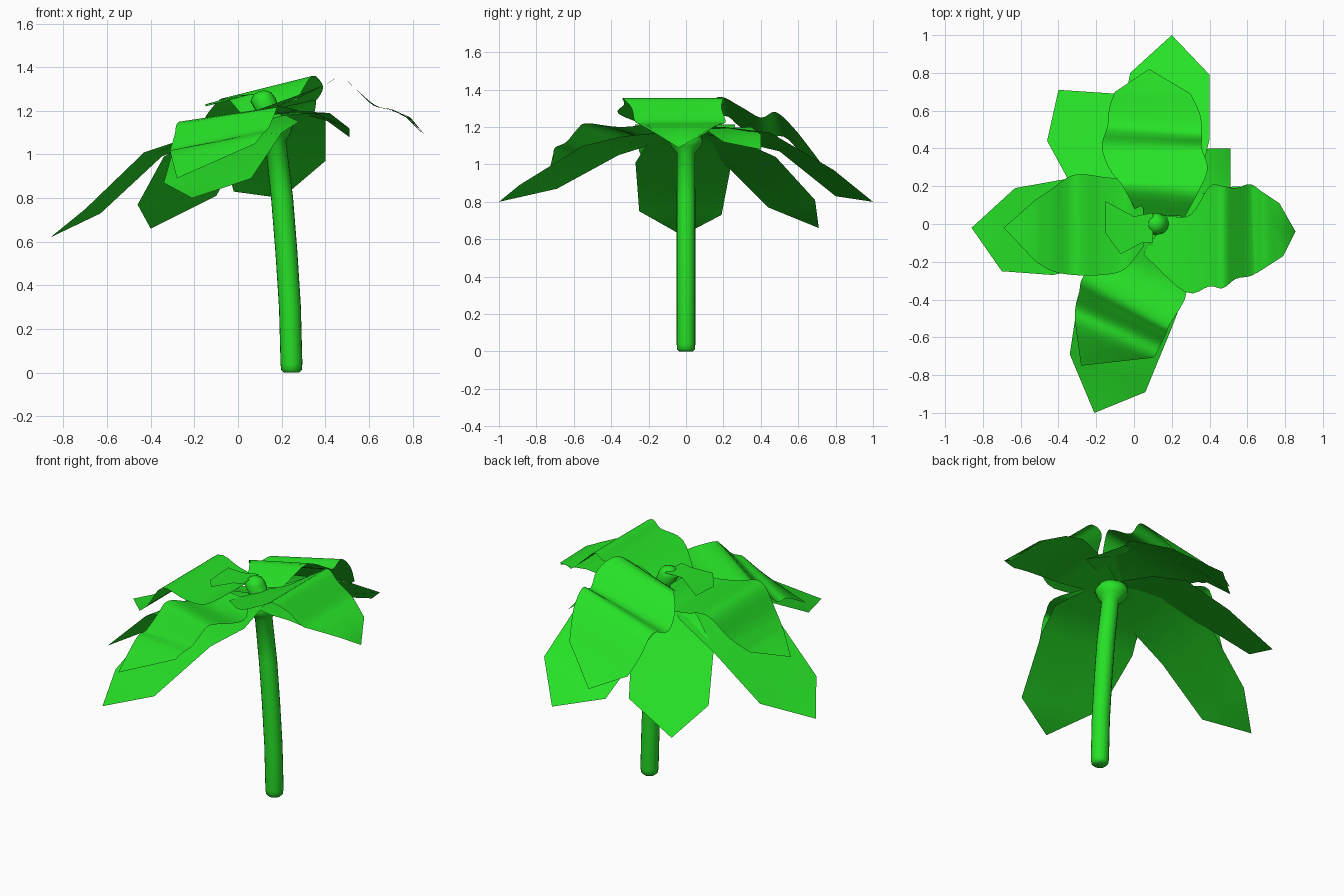
import bpy, math
from mathutils import Vector as V

green = bpy.data.materials.new("leaf_green")
green.diffuse_color = (0.02, 0.75, 0.02, 1)


def make(name, verts, faces, angle=None):
    me = bpy.data.meshes.new(name)
    me.from_pydata([tuple(v) for v in verts], [], faces)
    me.update()
    ob = bpy.data.objects.new(name, me)
    bpy.context.collection.objects.link(ob)
    me.materials.append(green)
    if angle:
        bpy.ops.object.select_all(action='DESELECT')
        ob.select_set(True)
        bpy.context.view_layer.objects.active = ob
        bpy.ops.object.shade_smooth_by_angle(angle=math.radians(angle))
    return ob


def spline(pts, steps):
    """Smooth curve through the points."""
    p = [V(q) for q in pts]
    p = [2 * p[0] - p[1]] + p + [2 * p[-1] - p[-2]]
    out = []
    for i in range(1, len(p) - 2):
        a, b, c, d = p[i - 1:i + 3]
        for k in range(steps):
            t = k / steps
            out.append(0.5 * (2 * b + (c - a) * t + (2 * a - 5 * b + 4 * c - d) * t * t
                              + (3 * b - a - 3 * c + d) * t ** 3))
    return out + [p[-2]]


def leaf(name, left, right, tip=None, steps=1):
    """Sheet between two edge lines, optionally closed by a pointed tip."""
    a, b = spline(left, steps), spline(right, steps)
    n = len(a)
    verts, faces = [], []
    for l, r in zip(a, b):
        verts += [l, (l + r) / 2, r]
    for i in range(n - 1):
        for k in (0, 1):
            j = 3 * i + k
            faces.append((j, j + 1, j + 4, j + 3))
    if tip:
        verts.append(V(tip))
        j = 3 * (n - 1)
        faces += [(j, j + 1, 3 * n), (j + 1, j + 2, 3 * n)]
    # upper side up
    v = [V(q) for q in verts]
    if (v[1] - v[0]).cross(v[4] - v[0]).z < 0:
        faces = [f[::-1] for f in faces]
    return make(name, verts, faces, 40)


# Bent stem with a flared collar and rounded top
path = [(.245, 0, .035), (.245, .012, .047), (.245, .04, .05), (.238, .3, .05), (.222, .55, .05),
        (.202, .8, .05), (.172, 1.06, .048), (.168, 1.09, .075), (.16, 1.125, .092),
        (.15, 1.16, .08), (.145, 1.18, .05), (.115, 1.25, .058), (.112, 1.28, .04), (.11, 1.292, .015)]
N = 20
verts, faces = [], []
for x, z, r in path:
    for k in range(N):
        a = 2 * math.pi * k / N
        verts.append((x + r * math.cos(a), r * math.sin(a), z + .12 * r * math.cos(a) * (z > .1)))
for i in range(len(path) - 1):
    for k in range(N):
        m = (k + 1) % N
        faces.append((i * N + k, i * N + m, (i + 1) * N + m, (i + 1) * N + k))
faces += [tuple(range(N))[::-1], tuple(range(len(verts) - N, len(verts)))]
make("stem", verts, faces, 50)

# Broad drooping lower leaves
leaf("lower_leaf_left",
     [(.1, .08, 1.17), (-.1, .2, 1.1), (-.35, .24, .99), (-.63, .19, .73)],
     [(.1, -.08, 1.17), (-.1, -.2, 1.12), (-.43, -.27, 1.01), (-.7, -.25, .75)], (-.86, -.02, .62))
leaf("lower_leaf_back_left",
     [(.08, .02, 1.17), (-.15, .1, 1.1), (-.34, .22, .99), (-.46, .44, .77)],
     [(.16, .06, 1.17), (.1, .28, 1.13), (.03, .48, 1.04), (-.1, .69, .81)], (-.4, .71, .66))
leaf("lower_leaf_back",
     [(.06, .03, 1.17), (-.06, .25, 1.13), (-.08, .5, 1.07), (-.02, .8, .83)],
     [(.22, .03, 1.2), (.34, .2, 1.2), (.4, .45, 1.17), (.4, .79, .97)], (.2, 1, .8))
leaf("lower_leaf_front",
     [(.06, -.03, 1.16), (-.2, -.2, 1.1), (-.29, -.36, 1.05), (-.34, -.69, .87)],
     [(.22, -.03, 1.18), (.28, -.34, 1.15), (.2, -.55, 1.1), (.06, -.89, .89)], (-.21, -1, .8))
leaf("lower_leaf_right",
     [(.15, .06, 1.15), (.36, .16, 1.2), (.53, .2, 1.24), (.65, .19, 1.22), (.77, .11, 1.18)],
     [(.15, -.08, 1.15), (.36, -.2, 1.2), (.53, -.27, 1.24), (.65, -.26, 1.22), (.79, -.17, 1.17)],
     (.855, -.04, 1.09))
leaf("lower_leaf_back_right",
     [(.12, .05, 1.18), (.25, .35, 1.2), (.4, .4, 1.16)],
     [(.2, 0, 1.18), (.42, .1, 1.19), (.51, .2, 1.12)], (.51, .4, 1.08))

# Wavy upper leaves
leaf("upper_leaf_left",
     [(.05, .08, 1.23), (-.05, .22, 1.17), (-.17, .25, 1.18), (-.32, .26, 1.21), (-.43, .19, 1.07),
      (-.52, .13, .99)],
     [(.05, -.12, 1.23), (-.05, -.24, 1.17), (-.17, -.27, 1.18), (-.32, -.27, 1.21),
      (-.43, -.25, 1.07), (-.52, -.2, .99)], (-.69, -.02, .95), 4)
leaf("upper_leaf_back",
     [(.02, .05, 1.18), (-.06, .2, 1.26), (-.13, .29, 1.2), (-.17, .41, 1.13), (-.14, .52, 1.15),
      (-.13, .62, 1.05), (-.1, .7, .95)],
     [(.27, .04, 1.25), (.34, .17, 1.36), (.39, .29, 1.31), (.36, .4, 1.25), (.36, .48, 1.28),
      (.35, .58, 1.19), (.3, .69, 1.05)], (.08, .82, .87), 4)
leaf("upper_leaf_right",
     [(.18, .04, 1.22), (.3, .05, 1.27), (.4, .2, 1.32), (.47, .2, 1.355), (.54, .19, 1.3),
      (.62, .21, 1.225), (.7, .15, 1.205), (.77, .11, 1.17)],
     [(.05, -.16, 1.19), (.27, -.36, 1.27), (.4, -.33, 1.32), (.47, -.34, 1.355), (.54, -.29, 1.3),
      (.63, -.27, 1.225), (.71, -.2, 1.205), (.78, -.17, 1.17)], (.85, -.04, 1.09), 4)
leaf("upper_leaf_front",
     [(-.02, -.05, 1.18), (-.17, -.17, 1.13), (-.27, -.28, 1.15), (-.29, -.36, 1.09),
      (-.31, -.44, 1.02), (-.31, -.53, 1.01), (-.28, -.75, .89)],
     [(.18, -.15, 1.22), (.28, -.35, 1.2), (.19, -.53, 1.22), (.17, -.58, 1.19),
      (.14, -.64, 1.12), (.11, -.7, 1.09), (.08, -.71, 1.05)], None, 4)

# Small young leaf at the centre
leaf("centre_leaf", [(.1, .06, 1.28), (.0, .04, 1.27), (-.15, .12, 1.23)],
     [(.1, -.1, 1.28), (.04, -.1, 1.27), (-.07, -.16, 1.24)], (-.15, -.05, 1.22))
